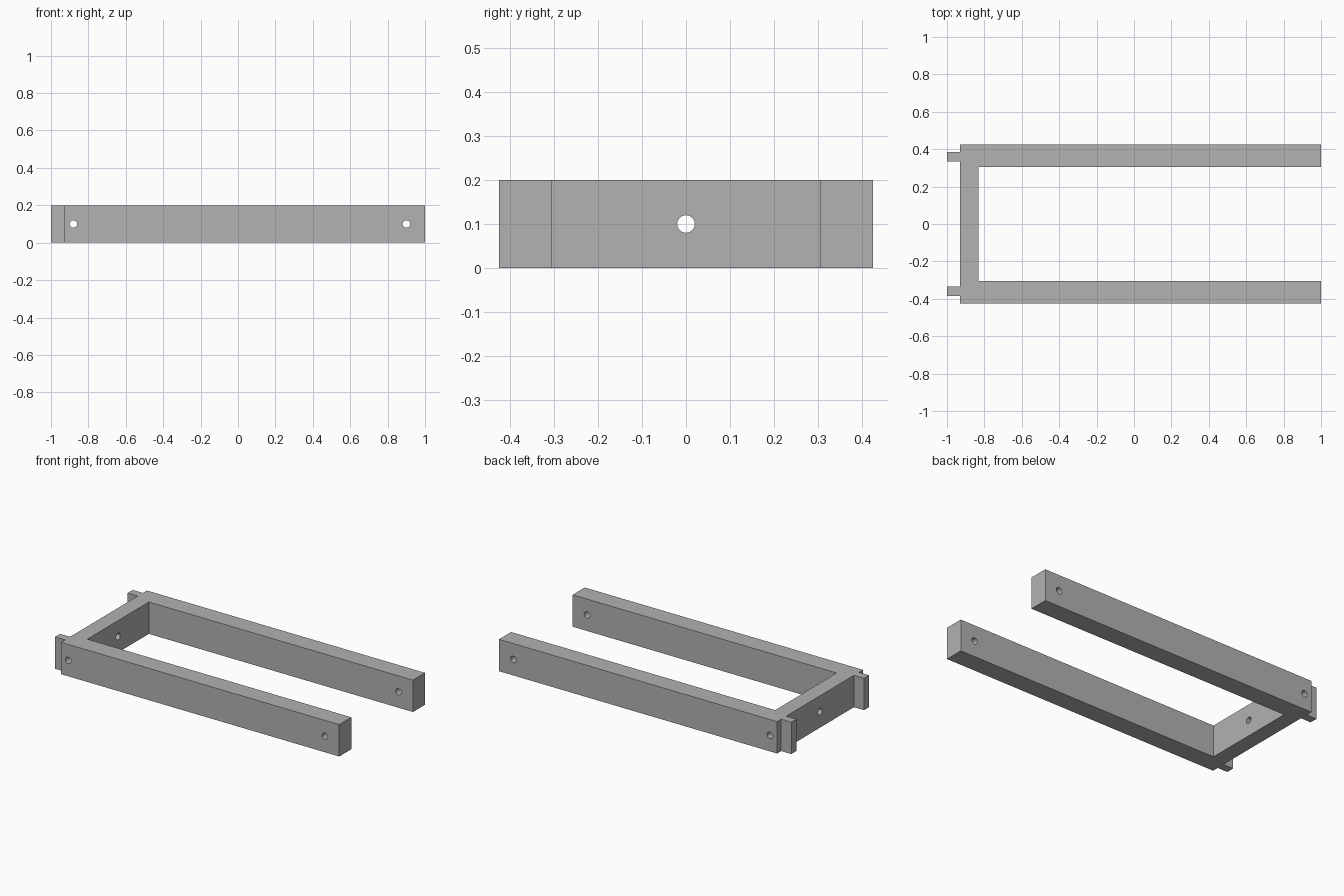
import bpy
import bmesh
from math import pi

cube = bpy.data.objects.get("Cube")
if cube:
    bpy.data.objects.remove(cube, do_unlink=True)

HEIGHT = 0.2
HOLE_RADIUS = 0.02

grey = bpy.data.materials.new("plain grey")
grey.use_nodes = True
colour = (0.445, 0.445, 0.445, 1)
grey.diffuse_color = colour
grey.node_tree.nodes["Principled BSDF"].inputs["Base Color"].default_value = colour

# Half outline of the fork-shaped frame: crossbar, rear tab, side arm
half = [(-0.93, 0.335), (-1, 0.335), (-1, 0.385), (-0.93, 0.385),
        (-0.93, 0.425), (1, 0.425), (1, 0.305), (-0.832, 0.305)]
outline = half + [(x, -y) for x, y in reversed(half)]

# Extrude the mirrored outline into one solid
bm = bmesh.new()
face = bm.faces.new([bm.verts.new((x, y, 0)) for x, y in outline])
top = bmesh.ops.extrude_face_region(bm, geom=[face])["geom"]
bmesh.ops.translate(bm, vec=(0, 0, HEIGHT),
                    verts=[v for v in top if isinstance(v, bmesh.types.BMVert)])
bmesh.ops.recalc_face_normals(bm, faces=bm.faces)
mesh = bpy.data.meshes.new("fork_frame")
bm.to_mesh(mesh)
bm.free()
mesh.materials.append(grey)
frame = bpy.data.objects.new("fork_frame", mesh)
bpy.context.collection.objects.link(frame)


def drill(x, y, rotation, depth):
    """Drill a round hole through the frame at mid height."""
    bpy.ops.mesh.primitive_cylinder_add(vertices=32, radius=HOLE_RADIUS, depth=depth,
                                        location=(x, y, HEIGHT / 2), rotation=rotation)
    cutter = bpy.context.object
    cutter.name = "hole_cutter"
    cutter.hide_render = True
    cutter.data.materials.append(grey)
    mod = frame.modifiers.new("hole", "BOOLEAN")
    mod.operation = "DIFFERENCE"
    mod.solver = "EXACT"
    mod.object = cutter
    bpy.context.view_layer.objects.active = frame
    bpy.ops.object.modifier_apply(modifier=mod.name)
    bpy.data.objects.remove(cutter, do_unlink=True)


# Cross holes at both ends of the arms, and one through the crossbar
for x in (-0.88, 0.9):
    drill(x, 0, (pi / 2, 0, 0), 1)
drill(-0.88, 0, (0, pi / 2, 0), 0.3)

bpy.ops.object.select_all(action="DESELECT")
frame.select_set(True)
bpy.context.view_layer.objects.active = frame
bpy.ops.object.shade_smooth_by_angle(angle=pi / 6)
